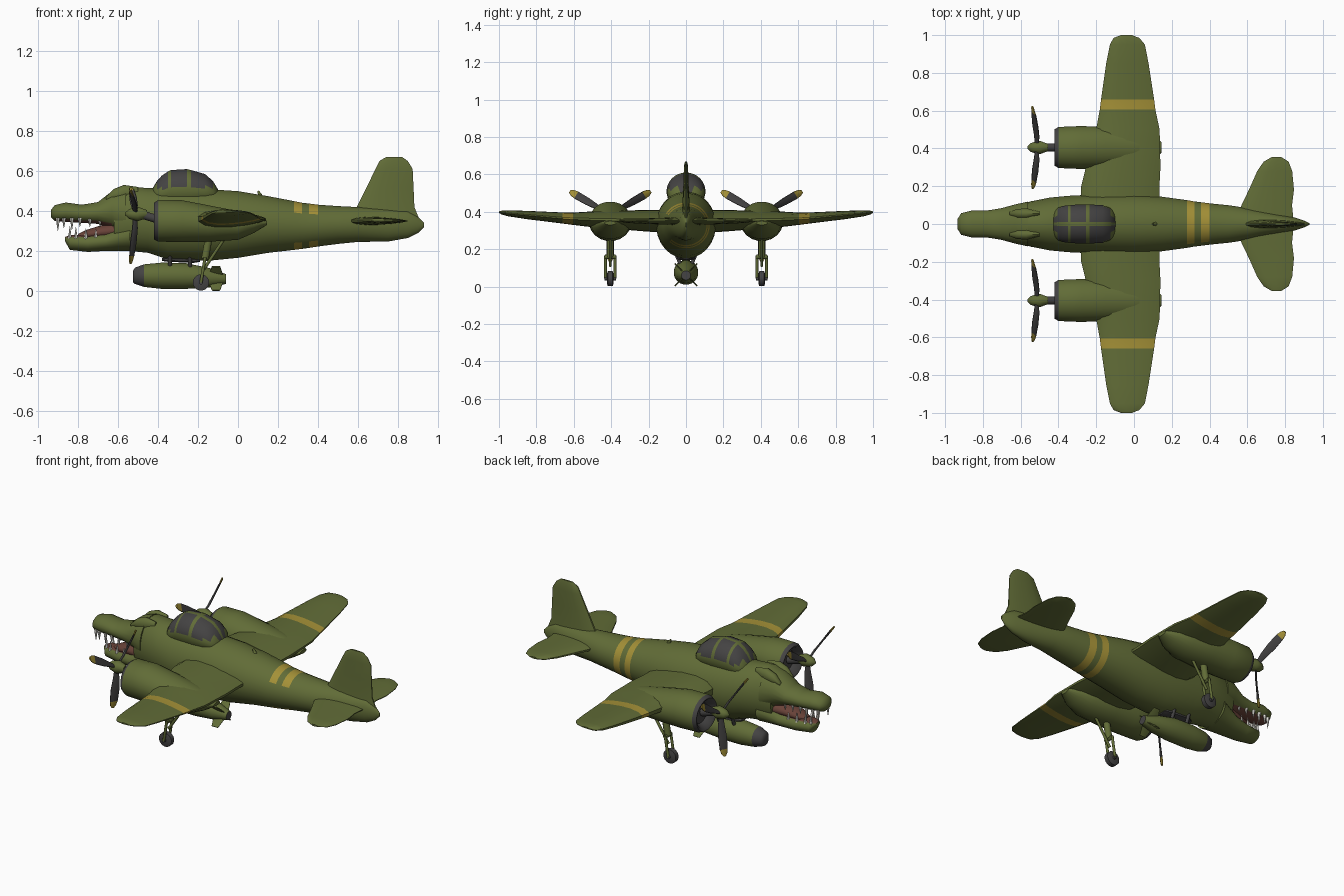
import bpy, bmesh
from math import sin, cos, pi, radians
from mathutils import Vector

if "Cube" in bpy.data.objects:
    bpy.data.objects.remove(bpy.data.objects["Cube"], do_unlink=True)


def material(name, r, g, b):
    m = bpy.data.materials.new(name)
    m.use_nodes = True
    m.diffuse_color = (r, g, b, 1)
    m.node_tree.nodes["Principled BSDF"].inputs["Base Color"].default_value = (r, g, b, 1)
    return m


GREEN = material("olive_green", .12, .15, .038)
YELLOW = material("band_yellow", .37, .28, .038)
GREY = material("dark_grey", .058, .056, .056)
MOUTH = material("mouth_red", .14, .055, .04)
WHITE = material("tooth_white", .8, .78, .72)


def ring(centre, u, v, n=16, taper=0):
    """Ellipse spanned by u and v; taper thins the +u end like an airfoil."""
    pts = []
    for i in range(n):
        a = 2 * pi * (i + .5) / n
        pts.append(Vector(centre) + Vector(u) * cos(a) + Vector(v) * sin(a) * (1 - taper * cos(a)))
    return pts


def loft(name, rings, mats, rule=None, angle=50):
    """Skin a list of rings, cap the ends, colour faces by rule(centre, normal)."""
    bm = bmesh.new()
    loops = [[bm.verts.new(p) for p in r] for r in rings]
    n = len(loops[0])
    for a, b in zip(loops, loops[1:]):
        for i in range(n):
            j = (i + 1) % n
            bm.faces.new((a[i], a[j], b[j], b[i]))
    bm.faces.new(loops[0])
    bm.faces.new(loops[-1])
    bmesh.ops.recalc_face_normals(bm, faces=bm.faces)
    for f in bm.faces:
        f.smooth = True
        if rule:
            f.material_index = int(rule(f.calc_center_median(), f.normal))
    mesh = bpy.data.meshes.new(name)
    bm.to_mesh(mesh)
    bm.free()
    for m in mats:
        mesh.materials.append(m)
    obj = bpy.data.objects.new(name, mesh)
    bpy.context.collection.objects.link(obj)
    bpy.ops.object.select_all(action="DESELECT")
    obj.select_set(True)
    bpy.context.view_layer.objects.active = obj
    bpy.ops.object.shade_smooth_by_angle(angle=radians(angle))
    return obj


def hull(name, rows, mats, rule=None, y=0, n=20):
    """Body along x from rows of (x, top, bottom, half width)."""
    rings = [ring((x, y, (t + b) / 2), (0, w, 0), (0, 0, (t - b) / 2), n) for x, t, b, w in rows]
    return loft(name, rings, mats, rule)


def surface(name, rows, mats, rule=None):
    """Both halves of a wing from rows of (y, front x, rear x, z, thickness)."""
    both = [(-r[0], *r[1:]) for r in reversed(rows)] + rows[1:]
    rings = [ring(((a + b) / 2, y, z), ((b - a) / 2, 0, 0), (0, 0, t / 2), 14, .4)
             for y, a, b, z, t in both]
    return loft(name, rings, mats, rule)


def rod(name, a, b, r, mat, r2=None, n=8):
    a, b = Vector(a), Vector(b)
    d = (b - a).normalized()
    u = d.orthogonal().normalized()
    v = d.cross(u)
    return loft(name, [ring(a, u * r, v * r, n), ring(b, u * (r2 or r), v * (r2 or r), n)], [mat])


# Fuselage with two bands that are left out on the right flank
def body_band(c, nrm):
    banded = .28 < c.x < .32 or .355 < c.x < .40
    return banded and (c.y > -.07 or not .25 < c.z < .38)


hull("fuselage", [
    (-.62, .49, .21, .095), (-.55, .525, .20, .12), (-.45, .515, .19, .14), (-.35, .515, .157, .15),
    (-.15, .51, .15, .16), (0, .50, .165, .16), (.15, .475, .19, .145), (.28, .45, .205, .127),
    (.32, .442, .21, .12), (.355, .438, .215, .116), (.40, .432, .222, .11), (.50, .425, .235, .1),
    (.60, .42, .245, .085), (.75, .41, .247, .055), (.85, .40, .265, .035), (.90, .37, .29, .018),
    (.93, .34, .32, .004)], [GREEN, YELLOW], body_band, n=28)

# Jaws, tongue and teeth
hull("upper_jaw", [
    (-.935, .405, .37, .025), (-.915, .43, .35, .058), (-.86, .443, .345, .072), (-.78, .432, .34, .072),
    (-.70, .445, .335, .085), (-.63, .50, .31, .105), (-.56, .525, .25, .12)],
    [GREEN, MOUTH], lambda c, nrm: nrm.z < -.8)
hull("lower_jaw", [
    (-.865, .27, .25, .02), (-.84, .28, .205, .05), (-.75, .283, .195, .065), (-.66, .295, .2, .085),
    (-.60, .33, .2, .1), (-.54, .36, .2, .12)], [GREEN, MOUTH], lambda c, nrm: nrm.z > .8)
hull("tongue", [(-.80, .285, .27, .02), (-.76, .305, .26, .045), (-.68, .33, .26, .06),
                (-.60, .35, .26, .08)], [MOUTH])
for side, s in (("left", 1), ("right", -1)):
    for i, (x, length) in enumerate([(-.90, .05), (-.87, .035), (-.83, .045), (-.79, .03), (-.74, .03), (-.69, .03)]):
        y = s * (.045 if i == 0 else .056)
        rod(f"{side}_upper_tooth_{i}", (x, y, .365), (x, y, .35 - length), .011, WHITE, .001, 6)
    for i, x in enumerate((-.84, -.81, -.76, -.71)):
        y = s * (.03 + .008 * i)
        rod(f"{side}_lower_tooth_{i}", (x, y, .26), (x, y, .325 - .006 * i), .01, WHITE, .001, 6)
    # Brow ridge
    hull(f"{side}_brow", [(-.66, .47, .45, .01), (-.62, .51, .45, .025), (-.57, .53, .45, .03),
                          (-.50, .52, .46, .01)], [GREEN], y=s * .055, n=10)


# Canopy: glass panels with painted frames
def canopy_frame(c, nrm):
    cross = any(a < c.x < b for a, b in ((-.35, -.335), (-.255, -.235)))
    return cross or abs(c.y) < .006 or c.z < .515


hull("canopy", [
    (-.435, .50, .44, .05), (-.405, .55, .42, .085), (-.38, .578, .41, .095), (-.35, .598, .41, .1),
    (-.335, .605, .41, .102), (-.255, .61, .41, .104), (-.235, .605, .41, .104), (-.165, .585, .42, .1),
    (-.125, .55, .43, .085), (-.095, .50, .44, .05)], [GREY, GREEN], canopy_frame, n=28)
rod("aerial_stub", (.12, 0, .46), (.10, 0, .50), .015, GREEN, .005)

# Wings and tail
surface("wings", [
    (0, -.29, .14, .35, .12), (.2, -.285, .14, .352, .11), (.3, -.26, .145, .355, .1),
    (.5, -.205, .14, .36, .08), (.605, -.185, .117, .363, .062), (.66, -.178, .11, .367, .056),
    (.85, -.15, .08, .383, .042), (.95, -.13, .06, .392, .03), (.985, -.11, .03, .396, .02),
    (1, -.07, -.01, .398, .008)], [GREEN, YELLOW], lambda c, nrm: .605 < abs(c.y) < .66)
surface("tailplane", [
    (0, .55, .85, .35, .04), (.1, .565, .84, .35, .036), (.18, .605, .85, .35, .03),
    (.28, .65, .84, .352, .025), (.33, .685, .82, .353, .02), (.355, .73, .78, .354, .01)], [GREEN])
loft("tail_fin", [ring(((a + b) / 2, 0, z), ((b - a) / 2, 0, 0), (0, t / 2, 0), 14, .3) for z, a, b, t in [
    (.36, .55, .91, .05), (.42, .59, .885, .04), (.52, .64, .88, .03), (.61, .685, .875, .024),
    (.65, .705, .85, .02), (.67, .74, .82, .01)]], [GREEN])

# Engines, propellers and landing gear
for side, s in (("left", 1), ("right", -1)):
    y = s * .405
    hull(f"{side}_nacelle", [
        (-.38, .41, .29, .06), (-.415, .432, .268, .085), (-.42, .442, .256, .098), (-.40, .455, .246, .11),
        (-.28, .455, .243, .115), (-.15, .43, .245, .11), (0, .40, .255, .1), (.08, .38, .29, .075),
        (.145, .35, .33, .03)], [GREEN, GREY], lambda c, nrm: c.x < -.375 and nrm.x < -.3, y=y)
    rod(f"{side}_shaft", (-.39, y, .355), (-.49, y, .385), .022, GREY)
    hull(f"{side}_spinner", [(-.565, .39, .38, .006), (-.545, .41, .36, .025), (-.50, .422, .348, .037),
                             (-.455, .405, .365, .02)], [GREEN], y=y, n=12)
    for k in range(3):
        a = -pi / 2 + k * 2 * pi / 3
        out, across = Vector((0, cos(a), sin(a))), Vector((0, -sin(a), cos(a)))
        rings = []
        for r, chord, lean in [(.02, .012, 0), (.07, .019, 0), (.14, .026, .008), (.21, .025, .016),
                               (.235, .019, .02), (.25, .008, .022)]:
            tilt = radians(60 - 150 * r)
            u = across * cos(tilt) + Vector((sin(tilt), 0, 0))
            centre = Vector((-.515 - lean, y, .385)) + out * r
            rings.append(ring(centre, u * chord, out.cross(u) * .005, 8))
        hub = Vector((-.515, y, .385))
        loft(f"{side}_blade_{k}", rings, [GREY, YELLOW], lambda c, nrm: (c - hub).length > .215)

    wheel_z = .043
    loft(f"{side}_wheel", [ring((-.185, y + d, wheel_z), (r, 0, 0), (0, 0, r), 16)
                           for d, r in ((-.018, .025), (-.013, .041), (.013, .041), (.018, .025))], [GREY])
    rod(f"{side}_axle", (-.185, y - .03, wheel_z), (-.185, y + .03, wheel_z), .01, GREY)
    rod(f"{side}_leg", (-.145, y, .27), (-.165, y, .16), .02, GREEN)
    rod(f"{side}_fork_bridge", (-.165, y - .028, .16), (-.165, y + .028, .16), .012, GREEN)
    for d in (-.026, .026):
        rod(f"{side}_fork_{'inner' if d * s < 0 else 'outer'}", (-.165, y + d, .165),
            (-.185, y + d, wheel_z), .008, GREEN)
    rod(f"{side}_brace", (-.07, y, .26), (-.17, y, .11), .008, GREEN)

# Bomb with nose cap, rack and fins
hull("bomb", [
    (-.525, .10, .045, .025), (-.515, .117, .035, .04), (-.47, .134, .02, .056), (-.38, .143, .01, .066),
    (-.26, .14, .01, .066), (-.14, .115, .018, .05), (-.06, .085, .035, .025)],
    [GREEN, GREY], lambda c, nrm: c.x < -.48 or nrm.x > .9)
for i, x in enumerate((-.34, -.24)):
    for s in (1, -1):
        rod(f"rack_arm_{i}_{'left' if s > 0 else 'right'}", (x, s * .06, .19), (x, s * .03, .12), .01, GREY)
hull("rack_plate", [(-.38, .165, .15, .03), (-.35, .17, .145, .05), (-.22, .165, .14, .05),
                    (-.19, .165, .145, .03)], [GREY], n=8)
for k in range(4):
    a = pi / 4 + k * pi / 2
    out = Vector((0, cos(a), sin(a)))
    side = Vector((0, -sin(a), cos(a))) * .004
    base = Vector((-.11, 0, .063))
    loft(f"bomb_fin_{k}", [ring(base + out * .02, (.04, 0, 0), side, 8),
                           ring(base + out * .085, (.022, 0, 0), side, 8)], [GREEN])
